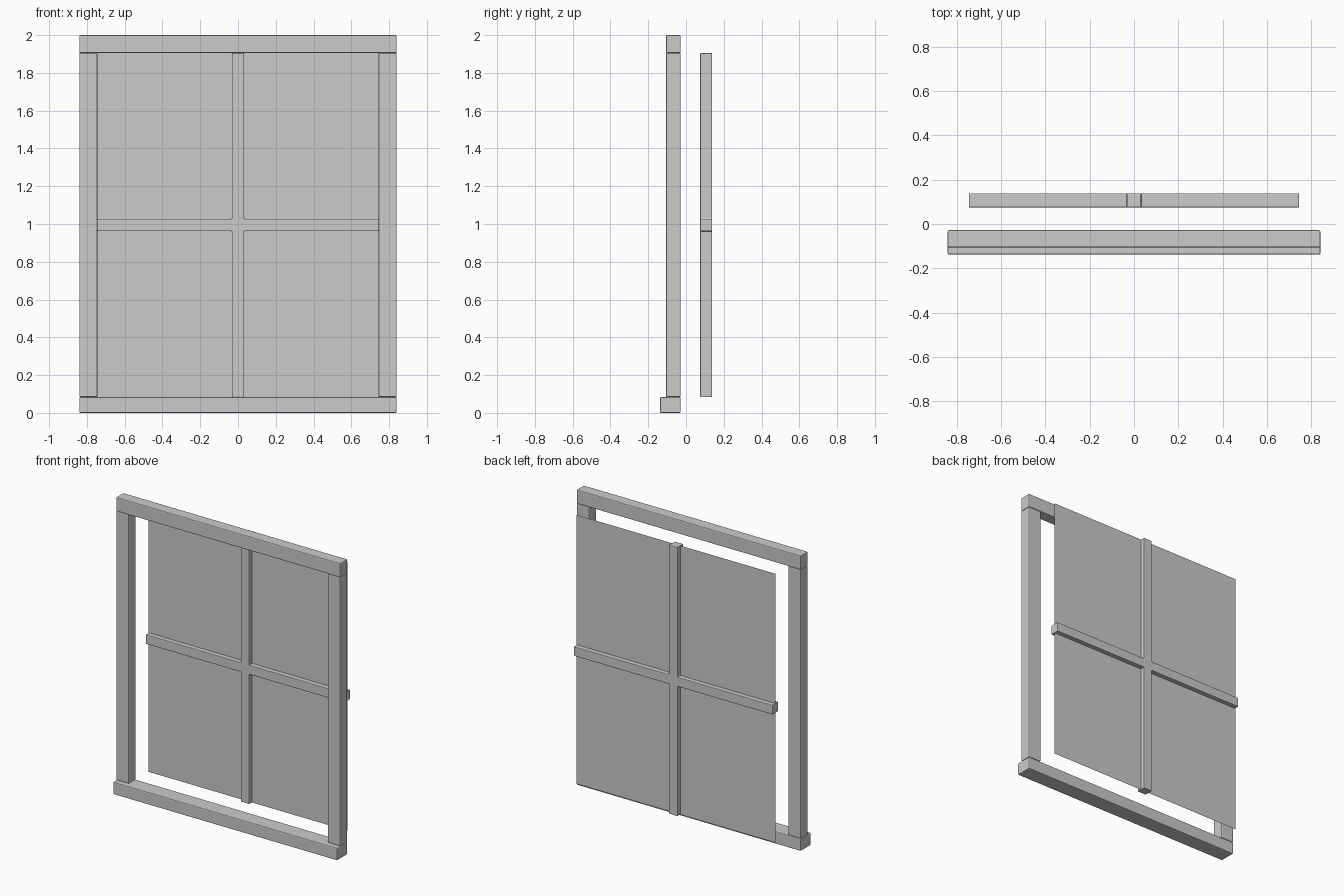
import bpy, bmesh

if "Cube" in bpy.data.objects:
    bpy.data.objects.remove(bpy.data.objects["Cube"])

X_OUT, X_IN = 0.84, 0.744       # frame outer and inner half widths
Z_LOW, Z_HIGH = 0.084, 1.905    # opening bottom and top
Z_MID = (Z_LOW + Z_HIGH) / 2


def extrude_profile(name, points, y0, y1, bevel=0.0):
    """Extrude an x-z outline from y0 to y1 with slightly eased edges."""
    bm = bmesh.new()
    face = bm.faces.new([bm.verts.new((x, y0, z)) for x, z in points])
    if y1 > y0:
        ext = bmesh.ops.extrude_face_region(bm, geom=[face])["geom"]
        moved = [v for v in ext if isinstance(v, bmesh.types.BMVert)]
        bmesh.ops.translate(bm, verts=moved, vec=(0, y1 - y0, 0))
        bmesh.ops.recalc_face_normals(bm, faces=bm.faces)
    mesh = bpy.data.meshes.new(name)
    bm.to_mesh(mesh)
    bm.free()
    ob = bpy.data.objects.new(name, mesh)
    bpy.context.collection.objects.link(ob)
    if bevel:
        mod = ob.modifiers.new("eased_edges", 'BEVEL')
        mod.width, mod.segments = bevel, 2
        mod.limit_method = 'ANGLE'
    return ob


def rect(x0, x1, z0, z1):
    return [(x0, z0), (x1, z0), (x1, z1), (x0, z1)]


# Outer frame: head, projecting sill and two side jambs
extrude_profile("frame_head", rect(-X_OUT, X_OUT, Z_HIGH, 2.0), -0.106, -0.028, 0.006)
extrude_profile("frame_sill", rect(-X_OUT, X_OUT, 0.0, Z_LOW), -0.138, -0.028, 0.006)
for side, a, b in (("left", -X_OUT, -X_IN), ("right", X_IN, X_OUT)):
    extrude_profile("frame_jamb_" + side, rect(a, b, Z_LOW, Z_HIGH), -0.106, -0.028, 0.006)

# Cross-shaped glazing bars set behind the frame
w = 0.032
right = [(w, Z_LOW), (w, Z_MID - w), (X_IN, Z_MID - w),
         (X_IN, Z_MID + w), (w, Z_MID + w), (w, Z_HIGH)]
left = [(-x, z) for x, z in reversed(right)]
extrude_profile("glazing_bars", right + left, 0.075, 0.138, 0.004)

# Thin glass pane through the middle of the bars
extrude_profile("glass_pane", rect(-X_IN, X_IN, Z_LOW, Z_HIGH), 0.1065, 0.1065)
